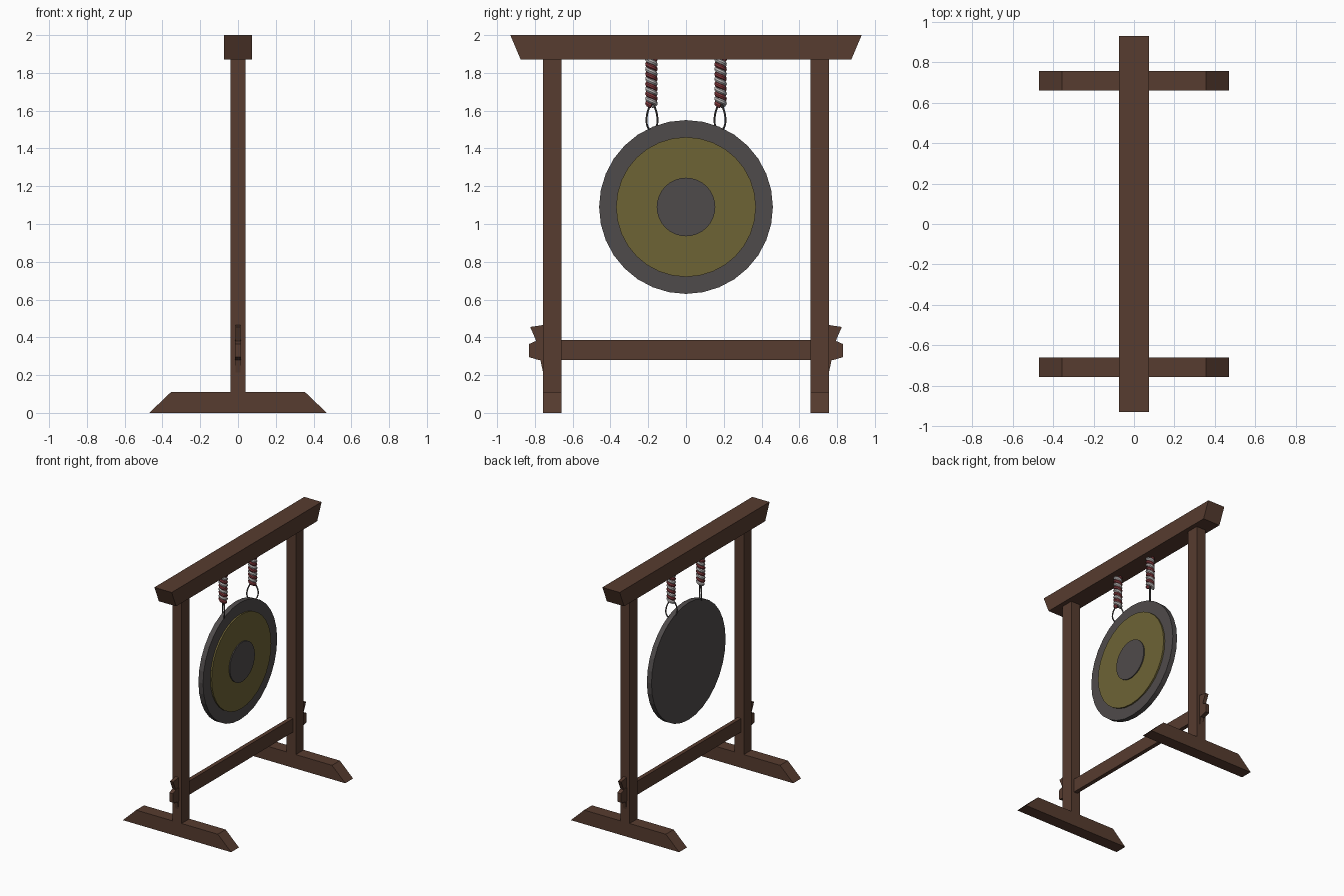
import bpy, bmesh, math
from mathutils import Vector

if "Cube" in bpy.data.objects:
    bpy.data.objects.remove(bpy.data.objects["Cube"])


def material(name, rgb):
    m = bpy.data.materials.new(name)
    m.diffuse_color = (*rgb, 1)
    m.use_nodes = True
    m.node_tree.nodes["Principled BSDF"].inputs["Base Color"].default_value = m.diffuse_color
    return m


WOOD = material("dark_wood", (0.095, 0.045, 0.029))
IRON = material("dark_metal", (0.078, 0.07, 0.07))
BRASS = material("brass", (0.155, 0.125, 0.036))
RED = material("red_cord", (0.22, 0.04, 0.045))
WHITE = material("white_cord", (0.5, 0.48, 0.48))


def add_object(name, bm, mats):
    bmesh.ops.recalc_face_normals(bm, faces=bm.faces)
    me = bpy.data.meshes.new(name)
    bm.to_mesh(me)
    bm.free()
    for m in mats:
        me.materials.append(m)
    ob = bpy.data.objects.new(name, me)
    bpy.context.collection.objects.link(ob)
    return ob


def prism(name, profile, axis, lo, hi):
    """Extrude a (horizontal, z) profile along axis 'x' or 'y' from lo to hi."""
    bm = bmesh.new()
    place = (lambda u, z, t: (t, u, z)) if axis == 'x' else (lambda u, z, t: (u, t, z))
    face = bm.faces.new([bm.verts.new(place(u, z, lo)) for u, z in profile])
    new = bmesh.ops.extrude_face_region(bm, geom=[face])["geom"]
    shift = Vector(place(0, 0, hi - lo))
    bmesh.ops.translate(bm, vec=shift, verts=[v for v in new if isinstance(v, bmesh.types.BMVert)])
    return add_object(name, bm, [WOOD])


def tube(name, points, radius, mat, closed=False):
    cu = bpy.data.curves.new(name, 'CURVE')
    cu.dimensions = '3D'
    cu.bevel_depth = radius
    cu.bevel_resolution = 2
    cu.use_fill_caps = not closed
    sp = cu.splines.new('POLY')
    sp.points.add(len(points) - 1)
    for p, co in zip(sp.points, points):
        p.co = (*co, 1)
    sp.use_cyclic_u = closed
    cu.materials.append(mat)
    ob = bpy.data.objects.new(name, cu)
    bpy.context.collection.objects.link(ob)
    bpy.ops.object.select_all(action='DESELECT')
    ob.select_set(True)
    bpy.context.view_layer.objects.active = ob
    bpy.ops.object.convert(target='MESH')
    bpy.ops.object.shade_smooth_by_angle()


# Top beam with slanted ends
prism("top_beam", [(-0.875, 1.87), (0.875, 1.87), (0.93, 2), (-0.93, 2)], 'x', -0.075, 0.075)

# Cross rail with tapered tenon tips
half = [(0.78, 0.28), (0.83, 0.295), (0.83, 0.365), (0.78, 0.387)]
prism("cross_rail", half + [(-y, z) for y, z in reversed(half)], 'x', -0.016, 0.016)

for side, s in (("left", -1), ("right", 1)):
    lo, hi = sorted((s * 0.66, s * 0.757))
    # Foot and post
    prism(side + "_foot", [(-0.47, 0), (0.47, 0), (0.355, 0.11), (-0.355, 0.11)], 'y', lo, hi)
    prism(side + "_post", [(-0.04, 0.11), (0.04, 0.11), (0.04, 1.87), (-0.04, 1.87)], 'y', lo, hi)
    # Locking wedge through the tenon
    wedge = [(0.757, 0.215), (0.772, 0.285), (0.788, 0.37), (0.825, 0.455), (0.757, 0.465)]
    prism(side + "_wedge", [(s * y, z) for y, z in wedge], 'x', -0.014, 0.014)

    # Two-colour twisted rope
    cy, z0, z1, pitch, steps = s * 0.183, 1.625, 1.875, 0.052, 90
    for colour, mat, phase in (("red", RED, 0), ("white", WHITE, math.pi)):
        pts = []
        for i in range(steps + 1):
            z = z0 + (z1 - z0) * i / steps
            a = phase - (z - z0) / pitch * math.tau
            pts.append((0.02 * math.cos(a), cy + 0.02 * math.sin(a), z))
        tube(f"{side}_{colour}_rope", pts, 0.0135, mat)

    # Wire loop, turned diagonally
    pts = []
    for i in range(24):
        a = math.tau * i / 24
        w = 0.04 * math.sin(a) * (1 - 0.25 * math.cos(a)) * 0.7071
        pts.append((w, s * 0.18 + s * w, 1.565 + 0.07 * math.cos(a)))
    tube(side + "_wire_loop", pts, 0.005, IRON, closed=True)

# Gong: stepped profile (x, radius) spun around the x axis
profile = [(-0.022, 0.46), (0.018, 0.46), (0.018, 0.37), (0.03, 0.37), (0.03, 0.155), (0.038, 0.155)]
mat_ids = [0, 0, 1, 1, 0]
N = 32
bm = bmesh.new()
rings = [[bm.verts.new((x, r * math.sin(math.tau * k / N), 1.09 + r * math.cos(math.tau * k / N)))
          for k in range(N)] for x, r in profile]
for j, m in enumerate(mat_ids):
    for k in range(N):
        n = (k + 1) % N
        f = bm.faces.new((rings[j][k], rings[j][n], rings[j + 1][n], rings[j + 1][k]))
        f.material_index = m
bm.faces.new(rings[0])
bm.faces.new(rings[-1])
add_object("gong", bm, [IRON, BRASS])
